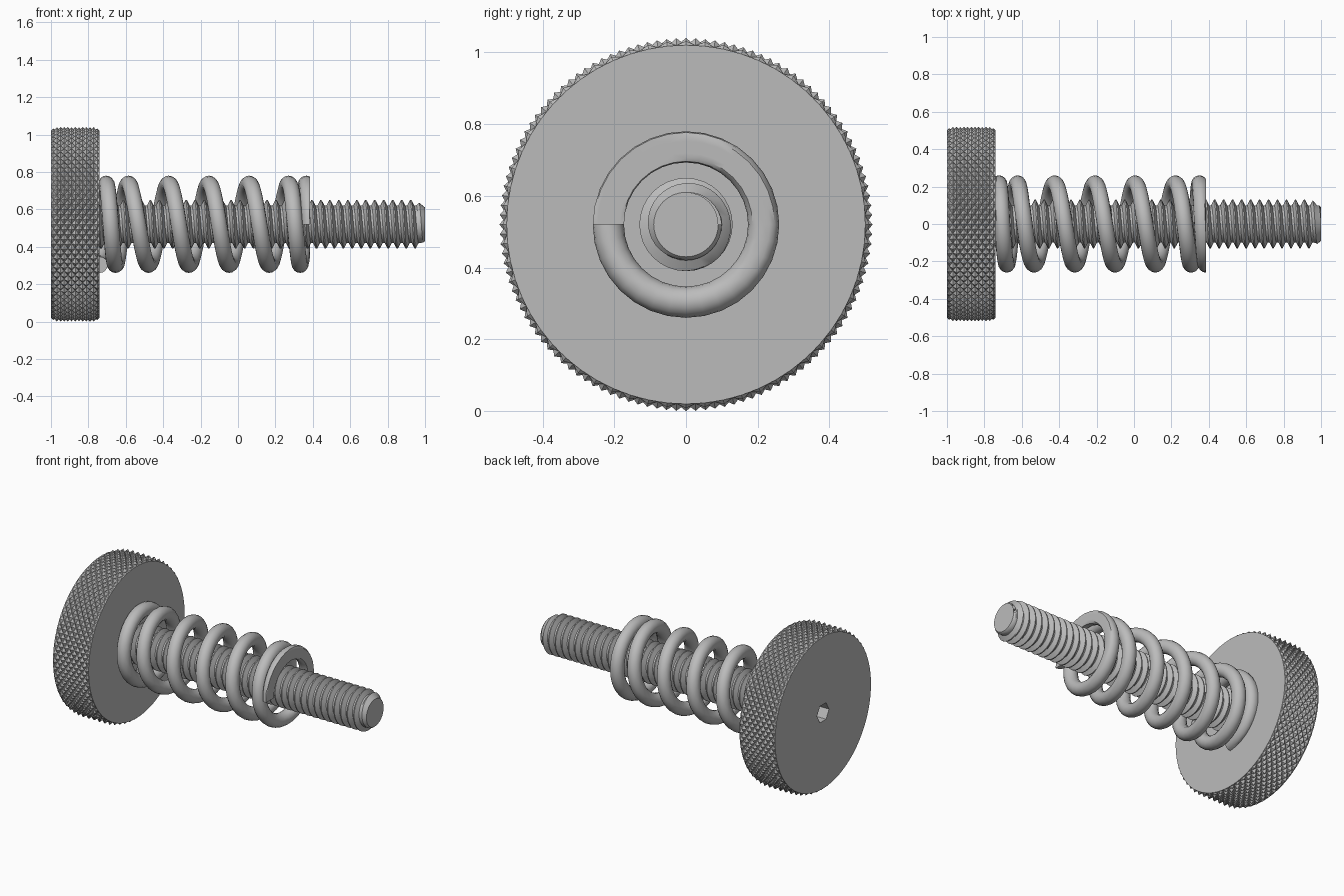
import bpy, bmesh, math

if "Cube" in bpy.data.objects:
    bpy.data.objects.remove(bpy.data.objects["Cube"], do_unlink=True)

AXIS_Z = 0.52
HEAD_BACK, HEAD_FRONT, TIP = -1.0, -0.74, 1.0

steel = bpy.data.materials.new("steel_grey")
steel.use_nodes = True
steel.diffuse_color = (0.5, 0.5, 0.5, 1)
steel.node_tree.nodes["Principled BSDF"].inputs["Base Color"].default_value = (0.5, 0.5, 0.5, 1)


def polar(x, r, a):
    """Point at angle a around the screw axis."""
    return (x, r * math.cos(a), AXIS_Z + r * math.sin(a))


def skin(name, rows, shift=0, caps=(True, True), smooth=None):
    """Closed rings joined into a surface; shift makes the seam climb like a helix."""
    bm = bmesh.new()
    rings = [[bm.verts.new(p) for p in row] for row in rows]
    n = len(rings[0])
    for k in range(len(rings) - 1 - shift):
        for i in range(n):
            step = shift if i == n - 1 else 0
            j = (i + 1) % n
            a, b = rings[k][i], rings[k][j] if not step else rings[k + step][j]
            c, d = rings[k + 1 + step][j], rings[k + 1][i]
            # alternate the diagonal so that every raised diamond is a pyramid
            tris = ((a, b, c), (a, c, d)) if (i + k) % 2 == 0 else ((a, b, d), (b, c, d))
            for t in tris:
                bm.faces.new(t)
    if caps[0]:
        bm.faces.new([bm.verts.new(v.co) for v in reversed(rings[0])])
    if caps[1]:
        bm.faces.new([bm.verts.new(v.co) for v in rings[-1]])
    bmesh.ops.remove_doubles(bm, verts=bm.verts, dist=0.0002)
    bmesh.ops.recalc_face_normals(bm, faces=bm.faces)
    mesh = bpy.data.meshes.new(name)
    bm.to_mesh(mesh)
    bm.free()
    mesh.materials.append(steel)
    obj = bpy.data.objects.new(name, mesh)
    bpy.context.collection.objects.link(obj)
    if smooth:
        bpy.ops.object.select_all(action="DESELECT")
        obj.select_set(True)
        bpy.context.view_layer.objects.active = obj
        bpy.ops.object.shade_smooth_by_angle(angle=math.radians(smooth))
    return obj


# Knurled head with a hexagonal socket in its back
AROUND, ACROSS = 120, 12
SECTOR = math.pi / 3


def hexagon(a, r):
    return r * math.cos(SECTOR / 2) / math.cos(a % SECTOR - SECTOR / 2)


angles = [math.tau * i / AROUND for i in range(AROUND)]
rows = [[polar(HEAD_BACK + 0.12, hexagon(a, 0.063), a) for a in angles],
        [polar(HEAD_BACK, hexagon(a, 0.063), a) for a in angles],
        [polar(HEAD_BACK, 0.5, a) for a in angles]]
for k in range(ACROSS + 1):
    x = HEAD_BACK + 0.012 + (HEAD_FRONT - HEAD_BACK - 0.024) * k / ACROSS
    crest = 0.512 if k in (0, ACROSS) else 0.52
    # rows start at index 3, so odd sums here are the valley corners
    rows.append([polar(x, crest if (i + k) % 2 == 0 else 0.5, a)
                 for i, a in enumerate(angles)])
rows.append([polar(HEAD_FRONT, 0.5, a) for a in angles])
skin("knurled_head", rows)

# Threaded shaft: one helical tooth profile with a chamfered tip
PITCH, SIDES = 0.048, 32
TOOTH = [(0, 0.13), (0.14, 0.13), (0.45, 0.1), (0.69, 0.1)]
START = HEAD_FRONT - 0.08
rows = []
for turn in range(int((TIP - START) / PITCH) + 3):
    for offset, radius in TOOTH:
        row = []
        for i in range(SIDES):
            x = START + PITCH * (turn - 1 + offset + i / SIDES)
            x = min(x, TIP)
            row.append(polar(x, min(radius, 0.09 + (TIP - x) * 0.8), math.tau * i / SIDES))
        rows.append(row)
skin("threaded_shaft", rows, shift=len(TOOTH), caps=(False, True), smooth=30)

# Compression spring: closed end coils ground flat; turn 0 is at the top
KNOTS = [(-0.5, -0.74), (0, -0.705), (0.5, -0.655), (1, -0.59), (1.5, -0.478),
         (5, 0.275), (5.5, 0.335), (6, 0.365), (6.25, 0.385)]
COIL, WIRE, WIRE_SIDES, STEPS = 0.2165, 0.0435, 16, 32


def advance(t):
    for (t0, x0), (t1, x1) in zip(KNOTS, KNOTS[1:]):
        if t <= t1:
            return x0 + (x1 - x0) * (t - t0) / (t1 - t0)
    return KNOTS[-1][1]


rows = []
first, last = KNOTS[0], KNOTS[-1]
for s in range(int((last[0] - first[0]) * STEPS) + 1):
    t = first[0] + s / STEPS
    x = (advance(t - 0.1 if t > 0 else t) + advance(t + 0.1 if t < 6 else t)) / 2 \
        if 0.5 < t < 5.75 else advance(t)
    row = []
    for i in range(WIRE_SIDES):
        b = math.tau * i / WIRE_SIDES
        px = min(max(x + WIRE * math.cos(b), first[1]), last[1])
        row.append(polar(px, COIL + WIRE * math.sin(b), math.tau * (t + 0.25)))
    rows.append(row)
skin("spring", rows, smooth=40)
